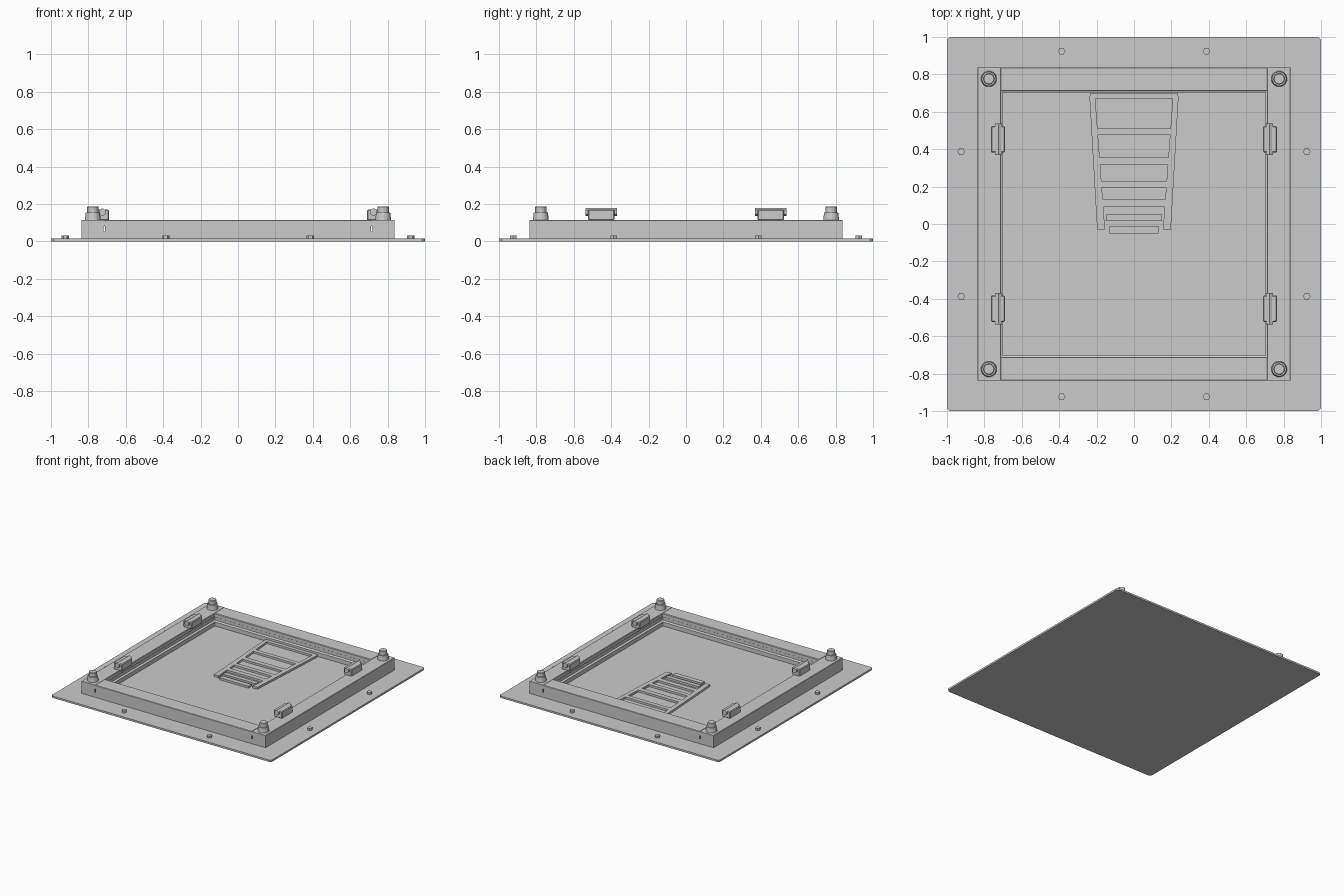
import bpy, bmesh, math
from mathutils import Matrix, Vector

if "Cube" in bpy.data.objects:
    bpy.data.objects.remove(bpy.data.objects["Cube"])


def finish(name, bm, bevel=0):
    bmesh.ops.recalc_face_normals(bm, faces=bm.faces)
    me = bpy.data.meshes.new(name)
    bm.to_mesh(me)
    bm.free()
    ob = bpy.data.objects.new(name, me)
    bpy.context.collection.objects.link(ob)
    if bevel:
        mod = ob.modifiers.new("bevel", 'BEVEL')
        mod.width = bevel
        mod.segments = 1
        mod.limit_method = 'ANGLE'
    return ob


def extrude(name, points, vec, bevel=0, rot=0):
    bm = bmesh.new()
    face = bm.faces.new([bm.verts.new(p) for p in points])
    res = bmesh.ops.extrude_face_region(bm, geom=[face], use_keep_orig=True)
    bmesh.ops.translate(bm, vec=Vector(vec),
                        verts=[g for g in res['geom'] if isinstance(g, bmesh.types.BMVert)])
    bmesh.ops.rotate(bm, matrix=Matrix.Rotation(rot, 3, 'Z'), verts=bm.verts)
    return finish(name, bm, bevel)


def cyl(name, loc, r1, r2, h, n, axis='Z', bevel=0):
    # loc is the centre of the cylinder
    bm = bmesh.new()
    m = Matrix.Translation(loc)
    if axis == 'Y':
        m = m @ Matrix.Rotation(math.pi / 2, 4, 'X')
    else:
        m = m @ Matrix.Rotation(math.pi / 6, 4, 'Z')
    bmesh.ops.create_cone(bm, cap_ends=True, segments=n, radius1=r1, radius2=r2, depth=h, matrix=m)
    return finish(name, bm, bevel)


def box(name, x0, x1, y0, y1, z0, z1, bevel=0):
    return extrude(name, [(x0, y0, z0), (x1, y0, z0), (x1, y1, z0), (x0, y1, z0)],
                   (0, 0, z1 - z0), bevel)


T = 0.015  # plate thickness

# base plate with clipped corners
c, d = 1.0, 0.985
extrude("base_plate", [(d, -c, 0), (c, -d, 0), (c, d, 0), (d, c, 0),
                       (-d, c, 0), (-c, d, 0), (-c, -d, 0), (-d, -c, 0)], (0, 0, T))

# raised frame: two long side bars, with front and back bars between them
profile = [(.838, .01), (.838, .112), (.835, .115), (.714, .115), (.71, .111), (.71, .085),
           (.718, .08), (.718, .055), (.703, .048), (.703, .01)]
for i, name in enumerate(("right", "back", "left", "front")):
    half = .838 if i % 2 == 0 else .71
    extrude("frame_" + name, [(x, -half, z) for x, z in profile],
            (0, 2 * half, 0), rot=i * math.pi / 2)

# corner bolts with collars
for sx in (-1, 1):
    for sy in (-1, 1):
        x, y = sx * .776, sy * .776
        cyl("bolt_collar", (x, y, .133), .043, .038, .044, 16)
        cyl("bolt_head", (x, y, .165), .030, .030, .046, 12, bevel=.003)

        # hinge block and pin on the side bars
        yc = sy * .453
        a, b = sorted((sx * .765, sx * .69))
        box("hinge_block", a, b, yc - .07, yc + .07, .112, .170, .005)
        cyl("hinge_pin", (sx * .725, yc, .157), .021, .021, .166, 6, 'Y')

        # small hex screws on the plate flange
        cyl("plate_screw", (sx * .387, sy * .924, T + .008), .02, .02, .018, 6)
        cyl("plate_screw", (sx * .924, sy * .387, T + .008), .02, .02, .018, 6)


# raised ladder relief on the floor, tapering towards the middle
def inner(y):
    return .155 + .052 * (y + .03) / .70


H = .017
for s in (-1, 1):
    extrude("ladder_rail", [(s * .197, -.03, T), (s * .238, .68, T), (s * .232, .70, T),
                            (s * inner(.70), .70, T), (s * inner(-.03), -.03, T)], (0, 0, H))
for y0, y1 in ((.67, .70), (.475, .51), (.315, .355), (.195, .23), (.09, .13)):
    extrude("ladder_rung", [(-inner(y0), y0, T), (inner(y0), y0, T),
                            (inner(y1), y1, T), (-inner(y1), y1, T)], (0, 0, H))
for w, y0, y1 in ((.15, .015, .05), (.132, -.052, -.012)):
    box("lower_rung", -w, w, y0, y1, T, T + H)
